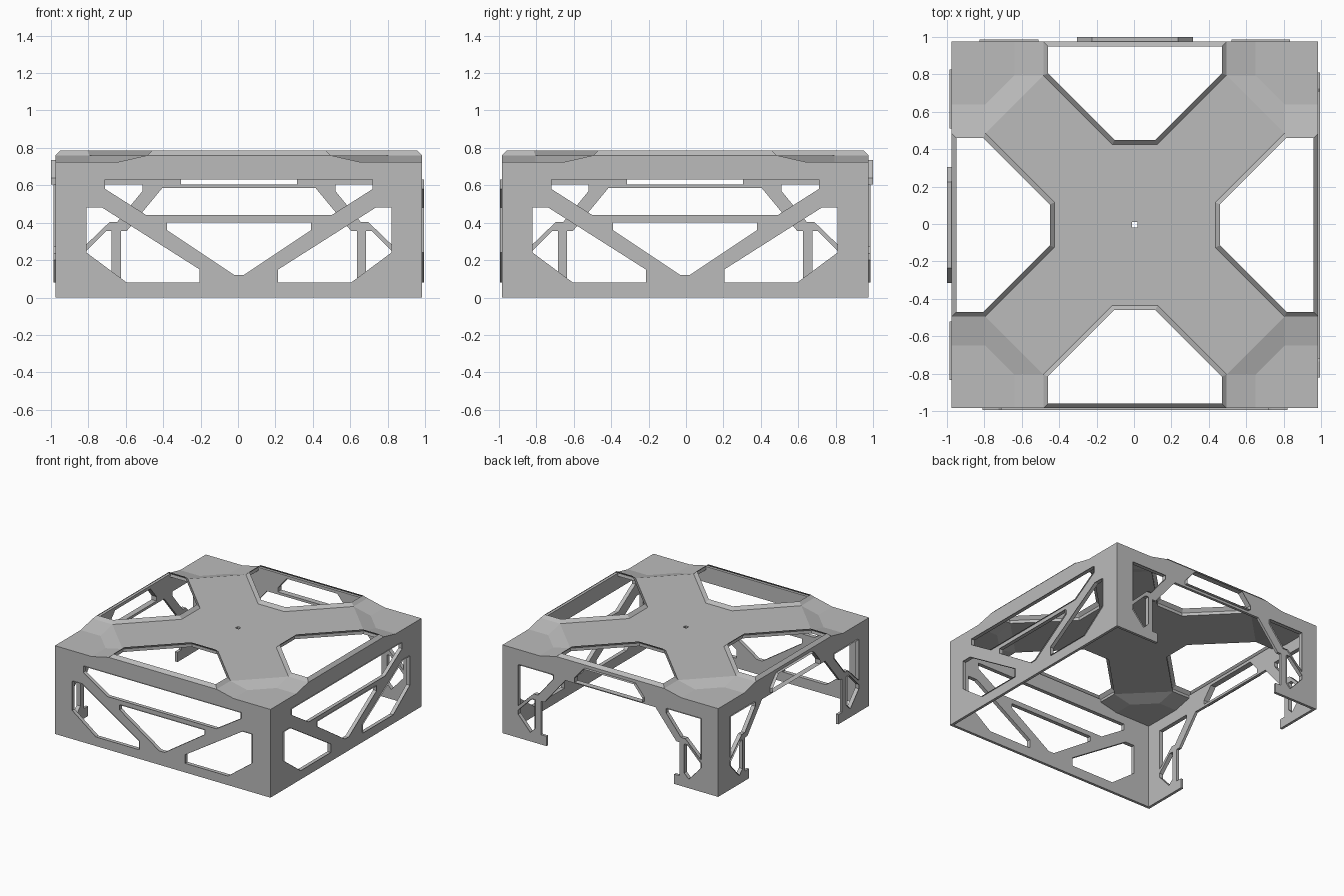
import bpy, bmesh
from math import radians
from mathutils import Matrix, Vector

cube = bpy.data.objects.get("Cube")
if cube:
    bpy.data.objects.remove(cube, do_unlink=True)

grey = bpy.data.materials.new("light_grey")
grey.use_nodes = True
COLOUR = (0.5, 0.5, 0.5, 1)
grey.diffuse_color = COLOUR
grey.node_tree.nodes["Principled BSDF"].inputs["Base Color"].default_value = COLOUR

H = 0.98                            # half width of the frame
THICK = 0.022
TOP, CORNER, RIM = 0.76, 0.725, 0.785
CENTRE = Vector((0.005, -0.005, 0))


def make(name, bm, turn=0):
    """Store a bmesh as an object, turned about z."""
    bm.transform(Matrix.Translation(CENTRE) @ Matrix.Rotation(radians(turn), 4, "Z"))
    mesh = bpy.data.meshes.new(name)
    bm.to_mesh(mesh)
    bm.free()
    mesh.materials.append(grey)
    obj = bpy.data.objects.new(name, mesh)
    bpy.context.collection.objects.link(obj)
    return obj


def flip(points):
    return [(-x, z) for x, z in reversed(points)]


def strip(bm, lower, upper):
    """Band of quads between two closed loops."""
    a = [bm.verts.new(p) for p in lower]
    b = [bm.verts.new(p) for p in upper]
    for i in range(len(a)):
        j = (i + 1) % len(a)
        bm.faces.new((a[i], a[j], b[j], b[i]))


def wall(name, outline, holes, turn):
    """Pierced sheet standing on the +y side, with raised lips round its holes."""
    bm = bmesh.new()
    for loop in [outline] + [h for h, lip in holes]:
        verts = [bm.verts.new((x, H, z)) for x, z in loop]
        for i, v in enumerate(verts):
            bm.edges.new((v, verts[i - 1]))
    bmesh.ops.triangle_fill(bm, use_beauty=True, edges=bm.edges[:], normal=(0, 1, 0))
    faces = bmesh.ops.extrude_face_region(bm, geom=bm.faces[:], use_keep_orig=True)
    verts = [g for g in faces["geom"] if isinstance(g, bmesh.types.BMVert)]
    bmesh.ops.translate(bm, verts=verts, vec=(0, -THICK, 0))
    bmesh.ops.recalc_face_normals(bm, faces=bm.faces[:])
    for loop, lip in holes:
        strip(bm, [(x, H, z) for x, z in loop], [(x, H + lip, z) for x, z in loop])
    return make(name, bm, turn)


# Shared upper edge of every wall, from right to left
crest = [(H, CORNER), (0.645, CORNER), (0.49, TOP),
         (-0.49, TOP), (-0.645, CORNER), (-H, CORNER)]

# Full walls: V-shaped truss between four openings
lower_hole = [(0.815, 0.48), (0.73, 0.48), (0.21, 0.15), (0.21, 0.08), (0.60, 0.08), (0.815, 0.24)]
middle = [(0.385, 0.40), (0.385, 0.36), (0.025, 0.12)]
upper = [(0.715, 0.63), (0.715, 0.58), (0.495, 0.44)]
truss = [(h, 0.01) for h in (lower_hole, flip(lower_hole),
                             middle + flip(middle), upper + flip(upper))]
full = [(-H, 0), (H, 0)] + crest
wall("front_wall", full, truss, 180)
wall("left_wall", full, truss, -90)

# Open walls: two braced legs joined by a slotted top beam
leg_inside = [(0.41, 0.585), (0.60, 0.355), (0.63, 0.355), (0.63, 0.08), (0.58, 0.08), (0.58, 0)]
arch = flip(leg_inside) + leg_inside + [(H, 0)] + crest + [(-H, 0)]
brace_hole = [(0.83, 0.605), (0.515, 0.605), (0.515, 0.57), (0.65, 0.405), (0.69, 0.405), (0.83, 0.27)]
post_hole = [(0.83, 0.235), (0.71, 0.355), (0.68, 0.355), (0.68, 0.12), (0.72, 0.08), (0.83, 0.20)]
slot = [(0.31, 0.605), (0.31, 0.64), (0.23, 0.735)]
openings = [(h, 0.012) for h in (brace_hole, flip(brace_hole), post_hole, flip(post_hole))]
openings.append((slot + flip(slot), 0.025))
wall("back_wall", arch, openings, 0)
wall("right_wall", arch, openings, 90)

# Cross-shaped top with lowered corners, one quarter turned four times
A, B, C, D, E = 0.49, 0.645, 0.80, 0.43, 0.12
PIN = 0.015
panels = [
    [(PIN, 0, TOP), (D, 0, TOP), (D, E, TOP), (C, A, TOP), (A, C, TOP),
     (E, D, TOP), (0, D, TOP), (0, PIN, TOP), (PIN, PIN, TOP)],
    [(C, A, TOP), (C, B, CORNER), (B, C, CORNER), (A, C, TOP)],
    [(A, C, TOP), (B, C, CORNER), (B, H, CORNER), (A, H, TOP)],
    [(C, A, TOP), (H, A, TOP), (H, B, CORNER), (C, B, CORNER)],
    [(B, C, CORNER), (C, B, CORNER), (H, B, CORNER), (H, H, CORNER), (B, H, CORNER)],
]
bm = bmesh.new()
for quarter in range(4):
    spin = Matrix.Rotation(radians(90 * quarter), 3, "Z")
    for panel in panels:
        bm.faces.new([bm.verts.new(spin @ Vector(p)) for p in panel])
bmesh.ops.remove_doubles(bm, verts=bm.verts[:], dist=0.001)
bmesh.ops.recalc_face_normals(bm, faces=bm.faces[:])
if sum(f.normal.z for f in bm.faces) < 0:
    bmesh.ops.reverse_faces(bm, faces=bm.faces[:])
top = make("top_cross", bm)
shell = top.modifiers.new("thickness", "SOLIDIFY")
shell.thickness = 0.025
shell.offset = -1

# Leaning rims round the four top openings
T = 0.025
half = [(A, H), (A, C), (E, D)]
half_in = [(A - T, H - T), (A - T, C + T * 0.4), (E - T * 0.4, D + T)]
for side, turn in (("back", 0), ("right", 90), ("front", 180), ("left", 270)):
    bm = bmesh.new()
    strip(bm, [(x, y, TOP) for x, y in half + flip(half)],
          [(x, y, RIM) for x, y in half_in + flip(half_in)])
    make(side + "_top_rim", bm, turn)
